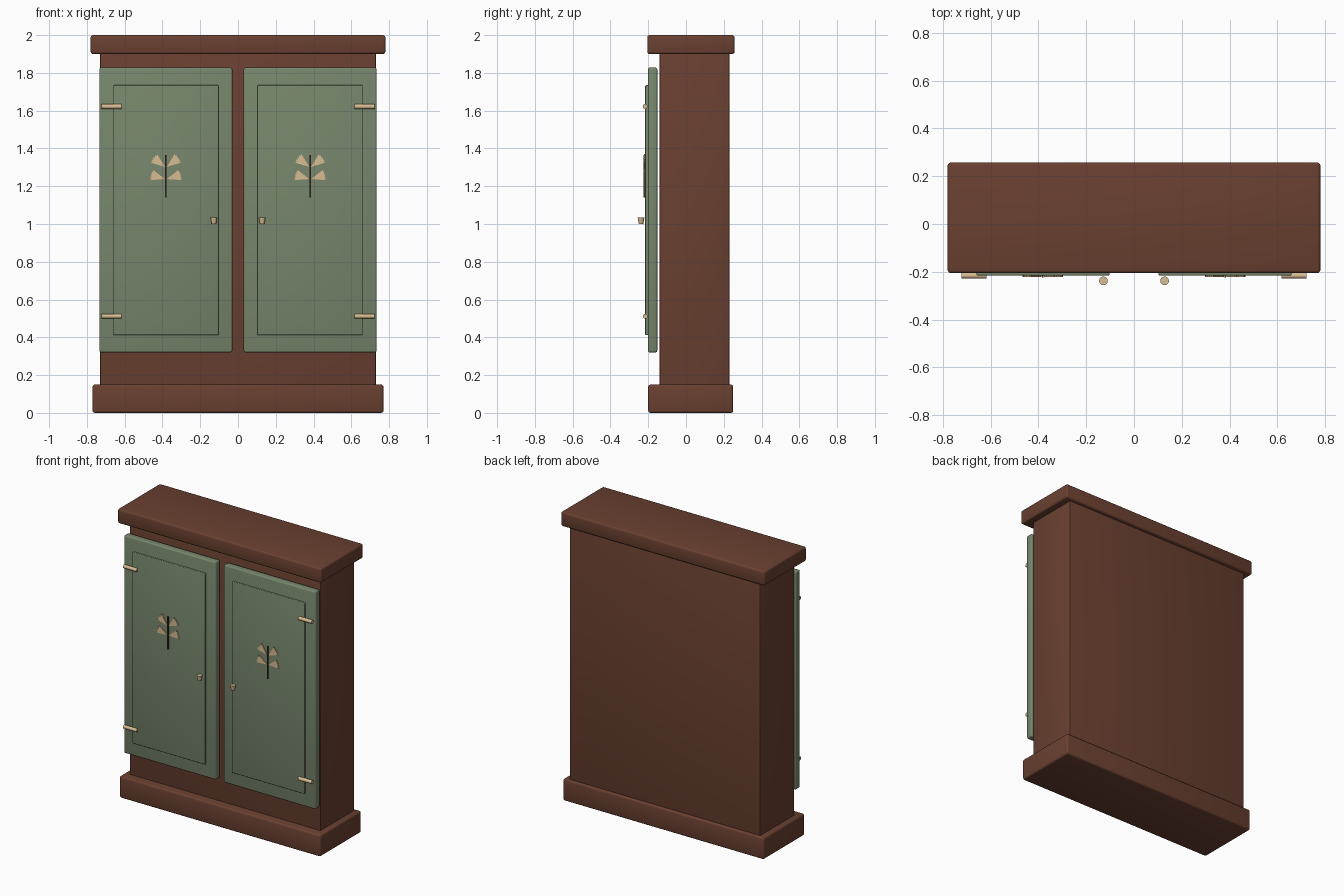
import bpy, bmesh, math
from mathutils import Matrix, Vector

if "Cube" in bpy.data.objects:
    bpy.data.objects.remove(bpy.data.objects["Cube"])


def material(name, rgb):
    m = bpy.data.materials.new(name)
    lin = [((c / 255 + 0.055) / 1.055) ** 2.4 for c in rgb]
    m.diffuse_color = (*lin, 1)
    m.use_nodes = True
    m.node_tree.nodes["Principled BSDF"].inputs["Base Color"].default_value = m.diffuse_color
    return m


BROWN = material("brown wood", (106, 64, 49))
GREEN = material("sage green paint", (119, 134, 108))
TAN = material("pale brass", (216, 188, 146))
DARK = material("dark stem", (72, 56, 40))


def finish(name, bm, mat, smooth=True):
    bmesh.ops.recalc_face_normals(bm, faces=bm.faces[:])
    me = bpy.data.meshes.new(name)
    bm.to_mesh(me)
    bm.free()
    me.materials.append(mat)
    ob = bpy.data.objects.new(name, me)
    bpy.context.collection.objects.link(ob)
    if smooth:
        bpy.ops.object.select_all(action='DESELECT')
        bpy.context.view_layer.objects.active = ob
        ob.select_set(True)
        bpy.ops.object.shade_smooth_by_angle(angle=math.radians(35))
    return ob


def box(name, x, y, z, mat, bevel=0.0):
    bm = bmesh.new()
    bmesh.ops.create_cube(bm, size=1)
    for v in bm.verts:
        v.co = [lo + (c + 0.5) * (hi - lo) for c, (lo, hi) in zip(v.co, (x, y, z))]
    if bevel:
        bmesh.ops.bevel(bm, geom=bm.edges[:], offset=bevel, segments=3,
                        profile=0.5, affect='EDGES')
    return finish(name, bm, mat)


def cone(name, r1, r2, depth, rot, loc, mat, sides=24):
    bm = bmesh.new()
    bmesh.ops.create_cone(bm, cap_ends=True, segments=sides, radius1=r1, radius2=r2,
                          depth=depth, matrix=Matrix.Translation(loc) @ rot)
    return finish(name, bm, mat)


def plate(name, pts, y0, y1, mat):
    """Thin plate from an (x, z) outline."""
    bm = bmesh.new()
    f = bm.faces.new([bm.verts.new((x, y0, z)) for x, z in pts])
    r = bmesh.ops.extrude_face_region(bm, geom=[f])
    for v in r["geom"]:
        if isinstance(v, bmesh.types.BMVert):
            v.co.y = y1
    return finish(name, bm, mat, False)


# Carcass, plinth and cornice
box("carcass", (-0.73, 0.73), (-0.14, 0.23), (0.12, 1.93), BROWN, 0.004)
box("plinth", (-0.77, 0.77), (-0.20, 0.25), (0, 0.15), BROWN, 0.012)
box("cornice", (-0.78, 0.78), (-0.205, 0.257), (1.90, 2.0), BROWN, 0.012)


def span(s, a, b):
    return tuple(sorted((s * a, s * b)))


for side, s in (("left", -1), ("right", 1)):
    # Door with raised panel
    box(side + "_door", span(s, 0.03, 0.734), (-0.202, -0.152), (0.32, 1.828), GREEN, 0.01)
    box(side + "_door_panel", span(s, 0.103, 0.66), (-0.216, -0.19), (0.412, 1.735), GREEN, 0.005)

    # Hinges
    for tag, z in (("upper", 1.622), ("lower", 0.512)):
        cone(f"{side}_{tag}_hinge", 0.0125, 0.0125, 0.104,
             Matrix.Rotation(math.pi / 2, 4, 'Y'), (s * 0.67, -0.216, z), TAN)

    # Tapered knob
    cone(side + "_knob", 0.012, 0.018, 0.034, Matrix(), (s * 0.128, -0.238, 1.018), TAN)

    # Painted sprig: stem and four fan-shaped leaves with serrated tips
    cx = s * 0.382
    plate(side + "_stem", [(cx - 0.004, 1.14), (cx + 0.004, 1.14),
                           (cx + 0.004, 1.365), (cx - 0.004, 1.365)], -0.212, -0.224, DARK)
    for row, z, tilt in (("upper", 1.302, 36), ("lower", 1.238, 16)):
        for tag, m in (("outer", 1), ("inner", -1)):
            pts = [(0.005, 0)]
            for i in range(9):
                ang = math.radians(tilt - 20 + 40 * i / 8)
                r = 0.084 if i % 2 == 0 else 0.077
                pts.append((r * math.cos(ang), r * math.sin(ang)))
            pts = [(cx + m * px, z + pz) for px, pz in pts]
            plate(f"{side}_{row}_{tag}_leaf", pts, -0.214, -0.222, TAN)
